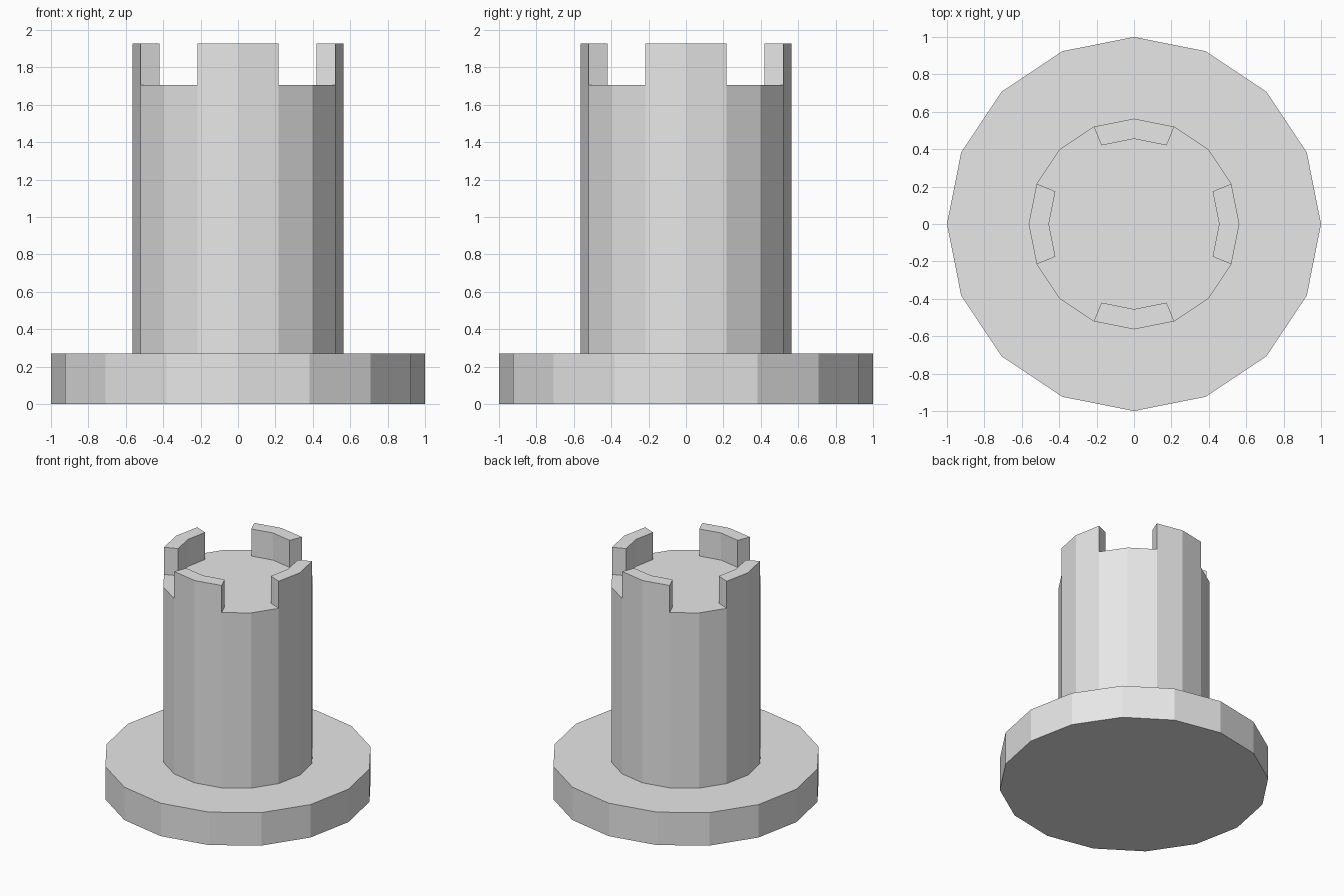
import bpy, bmesh
from math import cos, sin, tau

SIDES = 16
BASE_TOP, COLUMN_TOP, MERLON_TOP = 0.27, 1.706, 1.928
BASE_R, COLUMN_R, MERLON_R = 1.0, 0.563, 0.455

cube = bpy.data.objects.get("Cube")
if cube:
    bpy.data.objects.remove(cube, do_unlink=True)

grey = bpy.data.materials.new("light_grey")
grey.use_nodes = True
grey.diffuse_color = (0.8, 0.8, 0.8, 1)
grey.node_tree.nodes["Principled BSDF"].inputs["Base Color"].default_value = (0.8, 0.8, 0.8, 1)


def ring_point(radius, step, z):
    a = tau * step / SIDES
    return (radius * cos(a), radius * sin(a), z)


def finish(bm, name):
    bmesh.ops.recalc_face_normals(bm, faces=bm.faces)
    mesh = bpy.data.meshes.new(name)
    bm.to_mesh(mesh)
    bm.free()
    mesh.materials.append(grey)
    obj = bpy.data.objects.new(name, mesh)
    bpy.context.collection.objects.link(obj)
    return obj


def extrude_up(bm, face, height):
    """Raise a face, keeping the walls, and return the new top face."""
    top = bmesh.ops.extrude_discrete_faces(bm, faces=[face])["faces"][0]
    bmesh.ops.translate(bm, verts=top.verts, vec=(0, 0, height))
    return top


# Base disc and column: one stepped solid
bm = bmesh.new()
floor = bm.faces.new([bm.verts.new(ring_point(BASE_R, i, 0)) for i in range(SIDES)])
levels = [(BASE_R, 0), (BASE_R, BASE_TOP), (COLUMN_R, BASE_TOP), (COLUMN_R, COLUMN_TOP)]
lower = list(floor.verts)
for radius, z in levels[1:]:
    upper = [bm.verts.new(ring_point(radius, i, z)) for i in range(SIDES)]
    for i in range(SIDES):
        j = (i + 1) % SIDES
        bm.faces.new((lower[i], lower[j], upper[j], upper[i]))
    lower = upper
bm.faces.new(lower)
finish(bm, "tower_body")

# Four battlements, each spanning two sides of the column
for index, side in enumerate(("left", "back", "right", "front")):
    centre = index * SIDES // 4
    steps = [centre - 1, centre, centre + 1]
    bm = bmesh.new()
    rows = []
    for z in (COLUMN_TOP, MERLON_TOP):
        outline = [ring_point(COLUMN_R, s, z) for s in steps]
        outline += [ring_point(MERLON_R, s, z) for s in reversed(steps)]
        rows.append([bm.verts.new(p) for p in outline])
    low, high = rows
    bm.faces.new(high)
    for i in range(len(low)):
        j = (i + 1) % len(low)
        bm.faces.new((low[i], low[j], high[j], high[i]))
    # Bottom left open: it sits on the column
    finish(bm, side + "_battlement")
